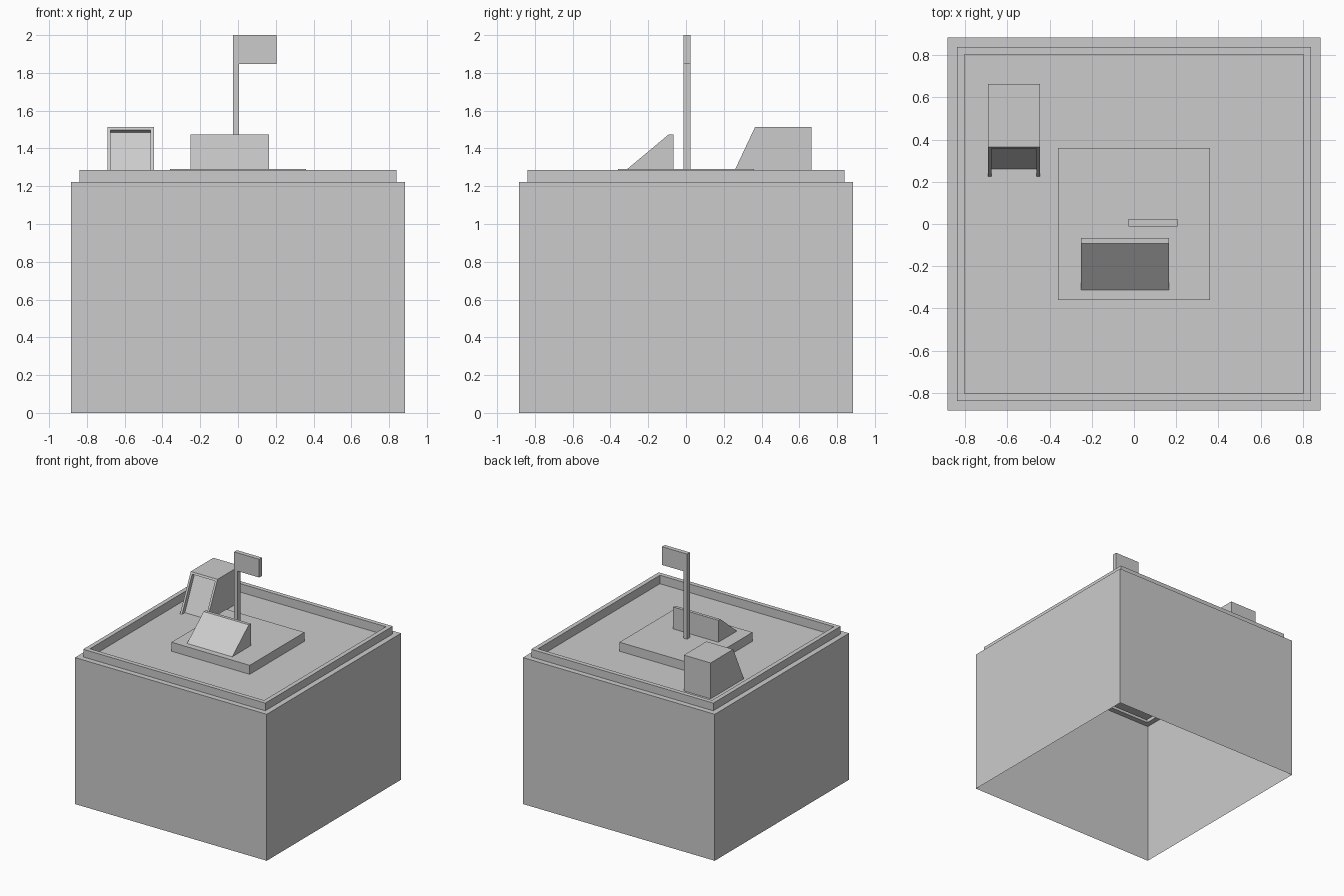
import bpy, bmesh
from mathutils import Vector

cube = bpy.data.objects.get("Cube")
if cube:
    bpy.data.objects.remove(cube, do_unlink=True)

gray = bpy.data.materials.new("plain_gray")
gray.use_nodes = True
gray.diffuse_color = (0.6, 0.6, 0.6, 1)
gray.node_tree.nodes["Principled BSDF"].inputs["Base Color"].default_value = (0.6, 0.6, 0.6, 1)


def finish(bm, name):
    mesh = bpy.data.meshes.new(name)
    bm.to_mesh(mesh)
    bm.free()
    mesh.materials.append(gray)
    obj = bpy.data.objects.new(name, mesh)
    bpy.context.collection.objects.link(obj)
    return obj


def square_shell(name, steps):
    """Square rings (half width, height) joined bottom to top, last one capped."""
    bm = bmesh.new()
    rings = [[bm.verts.new((sx * h, sy * h, z))
              for sx, sy in ((-1, -1), (1, -1), (1, 1), (-1, 1))] for h, z in steps]
    for low, high in zip(rings, rings[1:]):
        for i in range(4):
            j = (i + 1) % 4
            bm.faces.new((low[i], low[j], high[j], high[i]))
    bm.faces.new(rings[-1])
    return finish(bm, name)


def prism(axis, profile, start, end):
    """Extrude a closed profile: (y, z) along x, or (x, z) along y."""
    bm = bmesh.new()
    place = (lambda a, b: (start, a, b)) if axis == "x" else (lambda a, b: (a, start, b))
    face = bm.faces.new([bm.verts.new(place(a, b)) for a, b in profile])
    grown = bmesh.ops.extrude_face_region(bm, geom=[face])["geom"]
    shift = Vector((end - start, 0, 0)) if axis == "x" else Vector((0, end - start, 0))
    bmesh.ops.translate(bm, vec=shift, verts=[v for v in grown if isinstance(v, bmesh.types.BMVert)])
    bmesh.ops.recalc_face_normals(bm, faces=bm.faces)
    return bm


FLOOR, DECK = 1.215, 1.29

# Hollow building body, open underneath, with stepped parapet and sunken roof
square_shell("building_body", [(0.885, 0), (0.885, 1.222), (0.84, 1.222),
                               (0.84, 1.286), (0.803, 1.286), (0.803, FLOOR)])

# Raised square platform on the roof
square_shell("roof_platform", [(0.361, FLOOR), (0.361, DECK)])

# Sloping wedge on the platform
finish(prism("x", [(-0.312, DECK), (-0.067, DECK), (-0.067, 1.473), (-0.093, 1.473)],
             -0.252, 0.165), "platform_wedge")

# Post and flag as one flat outline
finish(prism("y", [(-0.027, DECK), (0.006, DECK), (0.006, 1.848), (0.205, 1.848),
                   (0.205, 2), (-0.027, 2)], -0.013, 0.024), "flag_post")

# Roof hut with slanted front
bm = prism("x", [(0.225, FLOOR), (0.664, FLOOR), (0.664, 1.514), (0.366, 1.514)], -0.692, -0.445)
bm.normal_update()
front = min(bm.faces, key=lambda f: f.normal.y - f.normal.z * 0.1)
normal = front.normal.copy()
up_slope = normal.cross(Vector((1, 0, 0)))
if up_slope.z < 0:
    up_slope.negate()

# Recessed doorway reaching almost to the roof floor
bmesh.ops.inset_individual(bm, faces=[front], thickness=0.025)
middle = front.calc_center_median().z
for v in front.verts:
    if v.co.z < middle:
        v.co -= up_slope * 0.018
grown = bmesh.ops.extrude_discrete_faces(bm, faces=[front])["faces"]
bmesh.ops.translate(bm, vec=normal * -0.033, verts=grown[0].verts)
bmesh.ops.recalc_face_normals(bm, faces=bm.faces)
finish(bm, "roof_hut")
